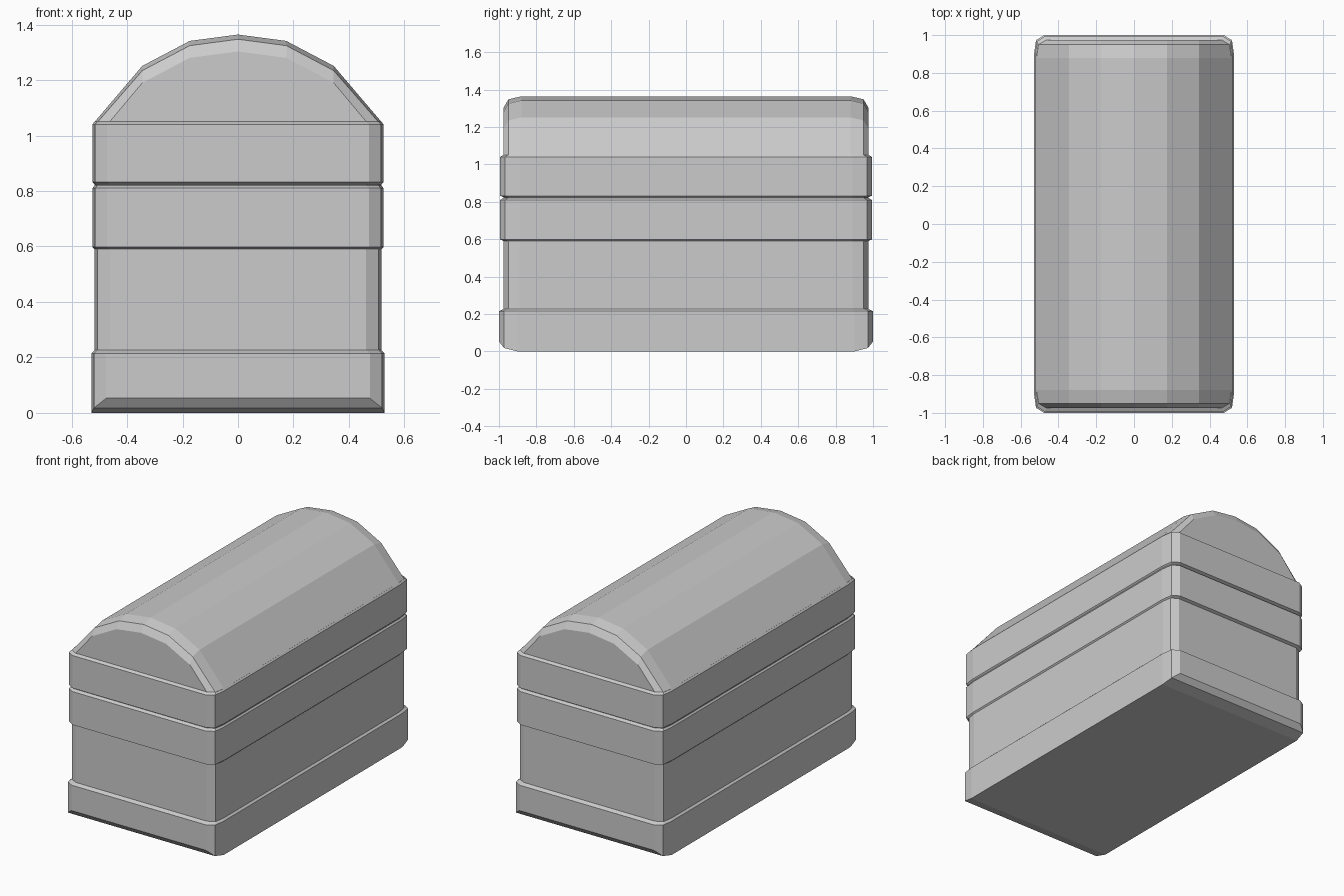
import bpy, bmesh

if "Cube" in bpy.data.objects:
    bpy.data.objects.remove(bpy.data.objects["Cube"])

def make_object(name, bm):
    bmesh.ops.recalc_face_normals(bm, faces=bm.faces)
    mesh = bpy.data.meshes.new(name)
    bm.to_mesh(mesh)
    bm.free()
    obj = bpy.data.objects.new(name, mesh)
    bpy.context.collection.objects.link(obj)

def loft(name, rings, strip_caps=True):
    """Bridge equal closed rings; close the ends with strips or n-gons."""
    bm = bmesh.new()
    vs = [[bm.verts.new(p) for p in r] for r in rings]
    n = len(vs[0])
    for a, b in zip(vs, vs[1:]):
        for i in range(n):
            j = (i + 1) % n
            bm.faces.new((a[i], a[j], b[j], b[i]))
    for r in (vs[0], vs[-1]):
        if strip_caps:
            for i in range(n // 2 - 1):
                bm.faces.new((r[i], r[i + 1], r[n - 2 - i], r[n - 1 - i]))
        else:
            bm.faces.new(r)
    make_object(name, bm)

# Rounded-rectangle plans: one quarter, from end corner to side
CORE = [(0.462, 0.975), (0.507, 0.95), (0.517, 0.89)]
BAND = [(0.472, 0.994), (0.515, 0.967), (0.525, 0.89)]
BASE = [(0.475, 1.0), (0.519, 0.973), (0.529, 0.90)]

def ring(quarter, z):
    """Full 12-point outline; z is one height or one per quarter point."""
    zs = z if isinstance(z, list) else [z] * 3
    q = [(x, y, h) for (x, y), h in zip(quarter, zs)]
    right = [(x, -y, h) for x, y, h in q] + [(x, y, h) for x, y, h in q[::-1]]
    return right + [(-x, y, h) for x, y, h in right[::-1]]

# Main box
loft("chest_body", [ring(CORE, 0.15), ring(CORE, 1.04)])

# Base plinth, its underside curving up at the two ends
loft("base_plinth", [ring(BASE, [0.053, 0.018, 0.0]),
                     ring(BASE, 0.215), ring(CORE, 0.226)])

# Raised bands on either side of the lid seam
for name, lo, hi in (("box_rim_band", 0.59, 0.82), ("lid_rim_band", 0.824, 1.05)):
    loft(name, [ring(CORE, lo), ring(BAND, lo + 0.008),
                ring(BAND, hi - 0.01), ring(CORE, hi)])

# Domed lid with rounded ends
def arch(y, half, spring, drop):
    right = [(half, 1.0), (half, spring), (0.345, 1.251 - drop),
             (0.174, 1.341 - drop), (0.0, 1.364 - drop)]
    pts = right + [(-x, z) for x, z in right[3::-1]]
    return [(x, y, z) for x, z in pts]

ends = [(0.975, 0.465, 1.047, 0.061), (0.95, 0.512, 1.042, 0.017), (0.88, 0.525, 1.04, 0.0)]
sections = [arch(-y, *r) for y, *r in ends] + [arch(y, *r) for y, *r in ends[::-1]]
loft("domed_lid", sections, strip_caps=False)
